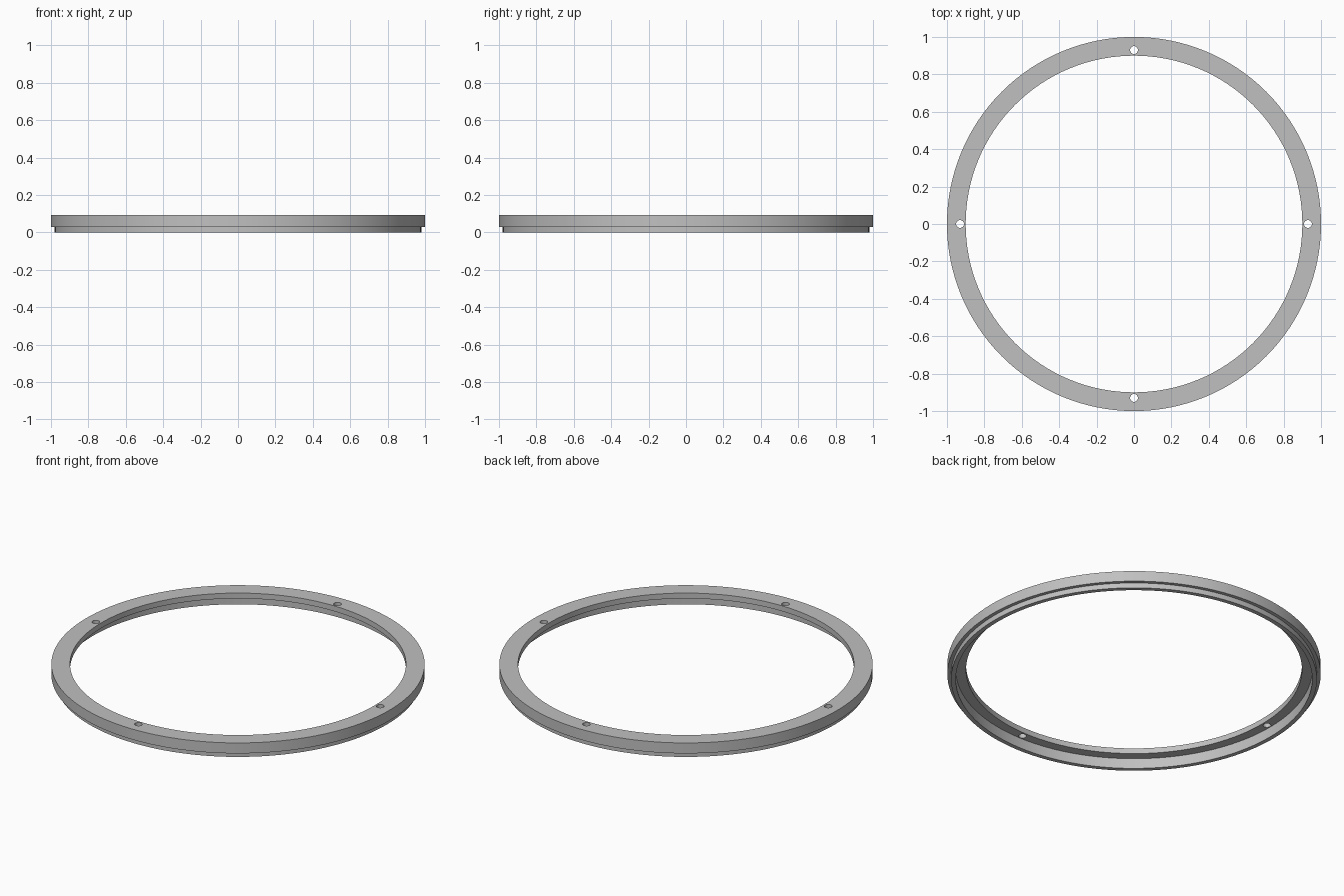
import bpy, bmesh, math
from mathutils import Matrix, Vector

cube = bpy.data.objects.get("Cube")
if cube:
    bpy.data.objects.remove(cube, do_unlink=True)

SEGMENTS = 128
HEIGHT = 0.092
HOLE_RADIUS, HOLE_CIRCLE = 0.021, 0.93

grey = bpy.data.materials.new("plain grey")
grey.use_nodes = True
colour = (0.53, 0.53, 0.53, 1)
grey.diffuse_color = colour
grey.node_tree.nodes["Principled BSDF"].inputs["Base Color"].default_value = colour


def make_object(name, bm):
    bmesh.ops.recalc_face_normals(bm, faces=bm.faces)
    mesh = bpy.data.meshes.new(name)
    bm.to_mesh(mesh)
    bm.free()
    mesh.materials.append(grey)
    obj = bpy.data.objects.new(name, mesh)
    bpy.context.collection.objects.link(obj)
    return obj


# Ring: stepped cross-section (radius, height) turned about z
profile = [(0.9, HEIGHT), (1.0, HEIGHT), (1.0, 0.03), (0.98, 0.03),
           (0.98, 0), (0.955, 0), (0.955, 0.06), (0.9, 0.06)]
bm = bmesh.new()
verts = [bm.verts.new((r, 0, z)) for r, z in profile]
edges = [bm.edges.new((v, verts[i - 1])) for i, v in enumerate(verts)]
bmesh.ops.spin(bm, geom=verts + edges, cent=(0, 0, 0), axis=(0, 0, 1),
               angle=math.tau, steps=SEGMENTS, use_merge=True)
bmesh.ops.remove_doubles(bm, verts=bm.verts, dist=0.0001)
ring = make_object("flanged_ring", bm)

# Four screw holes drilled through the flange
bm = bmesh.new()
for i in range(4):
    angle = i * math.pi / 2
    centre = Vector((math.cos(angle), math.sin(angle), 0)) * HOLE_CIRCLE
    centre.z = HEIGHT
    bmesh.ops.create_cone(bm, cap_ends=True, segments=24, radius1=HOLE_RADIUS,
                          radius2=HOLE_RADIUS, depth=0.1,
                          matrix=Matrix.Translation(centre))
cutter = make_object("hole_cutter", bm)
cutter.hide_render = True

drill = ring.modifiers.new("screw holes", 'BOOLEAN')
drill.operation = 'DIFFERENCE'
drill.solver = 'EXACT'
drill.object = cutter

bpy.ops.object.select_all(action='DESELECT')
ring.select_set(True)
bpy.context.view_layer.objects.active = ring
bpy.ops.object.modifier_apply(modifier=drill.name)
bpy.data.objects.remove(cutter, do_unlink=True)

# Smooth round walls with sharp rims
bpy.ops.object.shade_smooth_by_angle(angle=math.radians(30))
